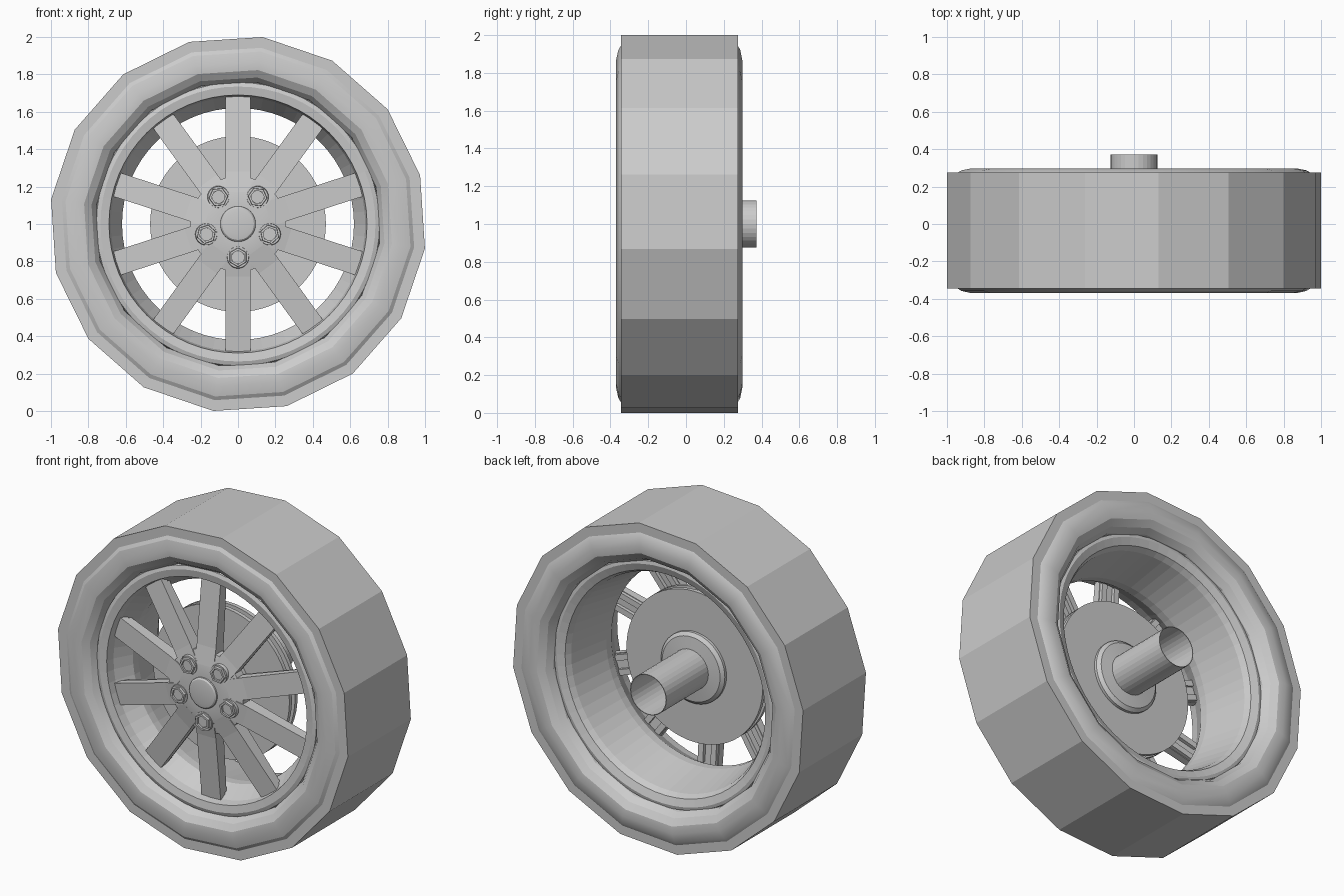
import bpy, bmesh, math
from mathutils import Matrix, Vector

cube = bpy.data.objects.get("Cube")
if cube:
    bpy.data.objects.remove(cube, do_unlink=True)

grey = bpy.data.materials.new("plain_grey")
grey.use_nodes = True
grey.diffuse_color = (0.6, 0.6, 0.6, 1)
grey.node_tree.nodes["Principled BSDF"].inputs["Base Color"].default_value = (0.6, 0.6, 0.6, 1)

AXLE = Vector((0, 0, 1))


def finish(name, bm, smooth_angle):
    """Turn a bmesh into a named, shaded object."""
    bmesh.ops.recalc_face_normals(bm, faces=bm.faces)
    mesh = bpy.data.meshes.new(name)
    bm.to_mesh(mesh)
    bm.free()
    mesh.materials.append(grey)
    obj = bpy.data.objects.new(name, mesh)
    bpy.context.collection.objects.link(obj)
    if smooth_angle:
        bpy.ops.object.select_all(action='DESELECT')
        obj.select_set(True)
        bpy.context.view_layer.objects.active = obj
        bpy.ops.object.shade_smooth_by_angle(angle=math.radians(smooth_angle))
    return obj


def lathe(name, profile, steps, phase=0, closed=True, smooth_angle=25, center=AXLE):
    """Spin (radius, y) points about the axle; open profiles get end caps."""
    bm = bmesh.new()
    rings = []
    for radius, y in profile:
        ring = []
        for i in range(steps):
            a = math.radians(phase) + math.tau * i / steps
            ring.append(bm.verts.new(center + Vector((radius * math.cos(a), y, radius * math.sin(a)))))
        rings.append(ring)
    pairs = list(zip(rings, rings[1:]))
    if closed:
        pairs.append((rings[-1], rings[0]))
    else:
        bm.faces.new(rings[0])
        bm.faces.new(rings[-1])
    for a, b in pairs:
        for i in range(steps):
            j = (i + 1) % steps
            bm.faces.new((a[i], a[j], b[j], b[i]))
    return finish(name, bm, smooth_angle)


# Sixteen-sided tyre with bulged sidewalls
lathe("tyre", [
    (1.008, -0.345), (0.95, -0.345), (0.93, -0.358), (0.875, -0.37), (0.83, -0.366),
    (0.79, -0.34), (0.765, -0.305), (0.757, -0.22),
    (0.757, 0.17), (0.765, 0.225), (0.79, 0.265), (0.83, 0.293), (0.875, 0.298),
    (0.93, 0.287), (0.95, 0.275), (1.008, 0.275)], 16, phase=-7.5, smooth_angle=20)

# Rim barrel, waisted behind the spokes, with a flat lip at each end
lathe("rim", [
    (0.765, -0.28), (0.757, -0.308), (0.735, -0.316), (0.69, -0.308),
    (0.68, -0.255), (0.62, -0.15), (0.62, -0.10), (0.672, 0.17), (0.69, 0.205),
    (0.735, 0.222), (0.755, 0.218), (0.765, 0.19),
    (0.70, 0.15), (0.645, -0.10), (0.645, -0.14), (0.70, -0.24)], 64, smooth_angle=0)

# Spokes: tapered bars with two stiffening ribs on the back
def bar(bm, stations, half_width, offset, turn):
    rings = []
    for radius, front, back in stations:
        corners = [(-half_width, front), (half_width, front), (half_width, back), (-half_width, back)]
        rings.append([bm.verts.new(AXLE + turn @ Vector((x + offset, y, radius))) for x, y in corners])
    bm.faces.new(rings[0])
    bm.faces.new(rings[-1])
    for a, b in zip(rings, rings[1:]):
        for i in range(4):
            j = (i + 1) % 4
            bm.faces.new((a[i], a[j], b[j], b[i]))


bm = bmesh.new()
for n in range(10):
    turn = Matrix.Rotation(math.tau * n / 10, 3, 'Y')
    bar(bm, [(0.17, -0.335, -0.26), (0.28, -0.312, -0.255), (0.685, -0.264, -0.22)], 0.066, 0, turn)
    for side in (-1, 1):
        bar(bm, [(0.2, -0.27, -0.235), (0.65, -0.24, -0.202)], 0.018, side * 0.044, turn)
finish("spokes", bm, 0)

# Hub centre with its flush cap
lathe("hub", [(0.105, -0.338), (0.17, -0.335), (0.255, -0.314), (0.255, -0.25), (0.2, -0.23), (0.2, -0.15)],
      40, closed=False)
lathe("hub_cap", [(0.06, -0.358), (0.085, -0.354), (0.094, -0.346), (0.096, -0.33)], 32, closed=False)

# Five hexagonal wheel nuts around recessed studs, on thin washers
for n in range(5):
    a = math.radians(54 + 72 * n)
    spot = AXLE + Vector((0.178 * math.cos(a), 0, 0.178 * math.sin(a)))
    lathe(f"nut_washer_{n + 1}", [(0.04, -0.32), (0.04, -0.341), (0.057, -0.341), (0.06, -0.32)],
          24, center=spot)
    lathe(f"wheel_nut_{n + 1}", [(0.037, -0.33), (0.037, -0.357), (0.05, -0.357), (0.053, -0.33)],
          6, phase=math.degrees(a), smooth_angle=0, center=spot)
    lathe(f"wheel_stud_{n + 1}", [(0.034, -0.325), (0.034, -0.345)],
          20, closed=False, center=spot)

# Vented brake disc: two plates around a narrower core
lathe("brake_disc", [(0.1, -0.165), (0.47, -0.165), (0.47, -0.14), (0.44, -0.14), (0.44, -0.11),
                     (0.47, -0.11), (0.47, -0.085), (0.1, -0.085)], 64)

# Bearing flange and open-ended axle tube at the back
lathe("axle_flange", [(0.11, -0.09), (0.22, -0.09), (0.22, -0.068), (0.2, -0.05), (0.11, -0.04)], 48)
lathe("axle_tube", [(0.125, -0.1), (0.125, 0.372), (0.121, 0.372), (0.121, -0.1)], 32, smooth_angle=0)
